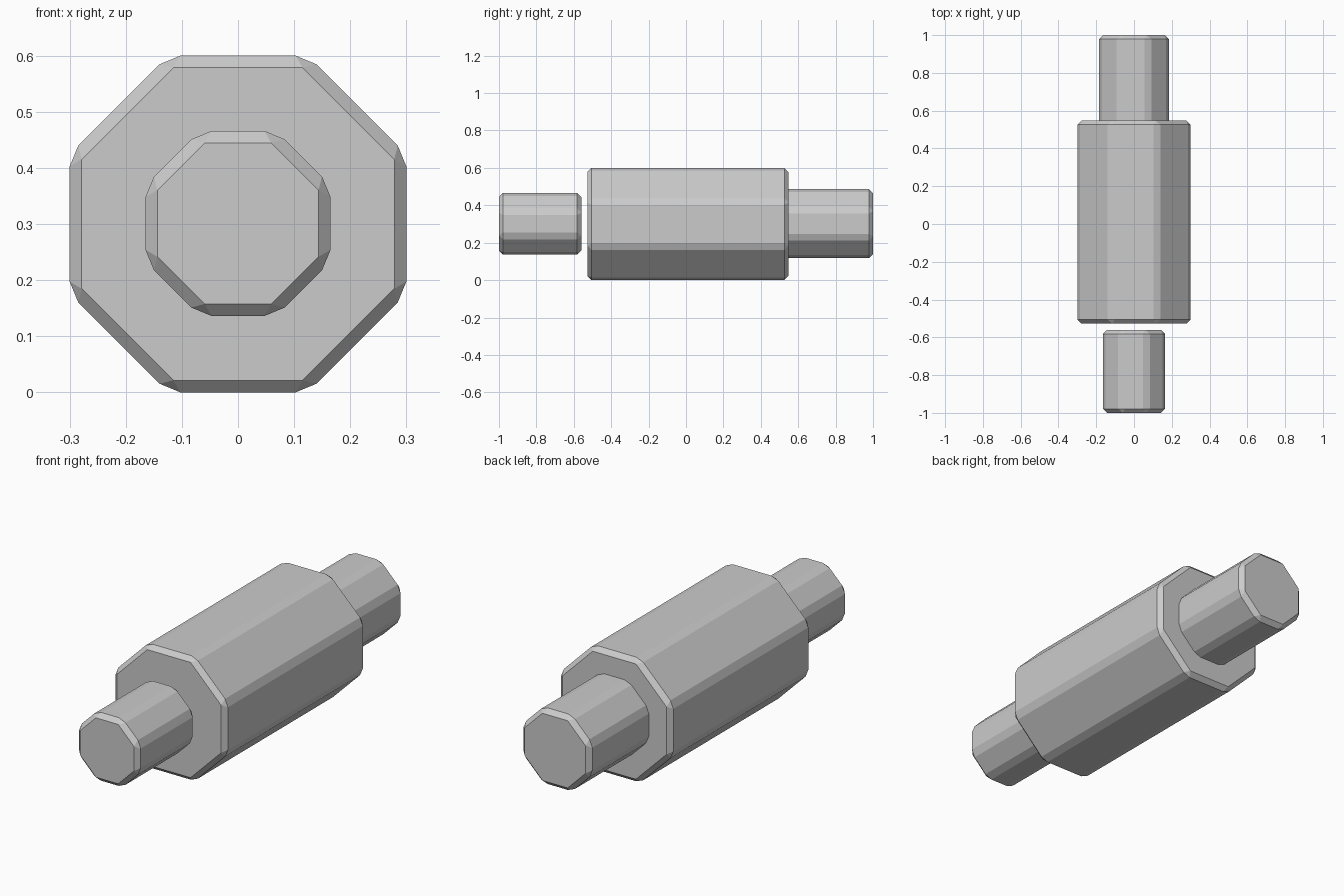
import bpy, bmesh
from math import cos, pi
from mathutils import Matrix

if "Cube" in bpy.data.objects:
    bpy.data.objects.remove(bpy.data.objects["Cube"])

BEVEL = 0.0215


def octagonal_bar(name, apothem, y0, y1, z):
    """Eight-sided prism along y with every edge chamfered."""
    bm = bmesh.new()
    r = apothem / cos(pi / 8)
    turn = (Matrix.Translation((0, (y0 + y1) / 2, z))
            @ Matrix.Rotation(pi / 2, 4, 'X') @ Matrix.Rotation(pi / 8, 4, 'Z'))
    bmesh.ops.create_cone(bm, cap_ends=True, segments=8, radius1=r, radius2=r,
                          depth=y1 - y0)
    # Put a flat side on top whatever the starting angle of the primitive
    bmesh.ops.transform(bm, matrix=turn, verts=bm.verts)
    bmesh.ops.bevel(bm, geom=bm.edges[:], offset=BEVEL, offset_type='OFFSET',
                    segments=1, profile=0.5, affect='EDGES')
    bmesh.ops.recalc_face_normals(bm, faces=bm.faces)
    mesh = bpy.data.meshes.new(name)
    bm.to_mesh(mesh)
    bm.free()
    obj = bpy.data.objects.new(name, mesh)
    bpy.context.collection.objects.link(obj)
    return obj


# Main body
octagonal_bar("body", 0.30, -0.527, 0.547, 0.30)
# Front plug, floating just ahead of the body
octagonal_bar("front_plug", 0.165, -1.0, -0.56, 0.301)
# Rear shaft, seated slightly into the body
octagonal_bar("rear_shaft", 0.184, 0.515, 1.0, 0.302)
